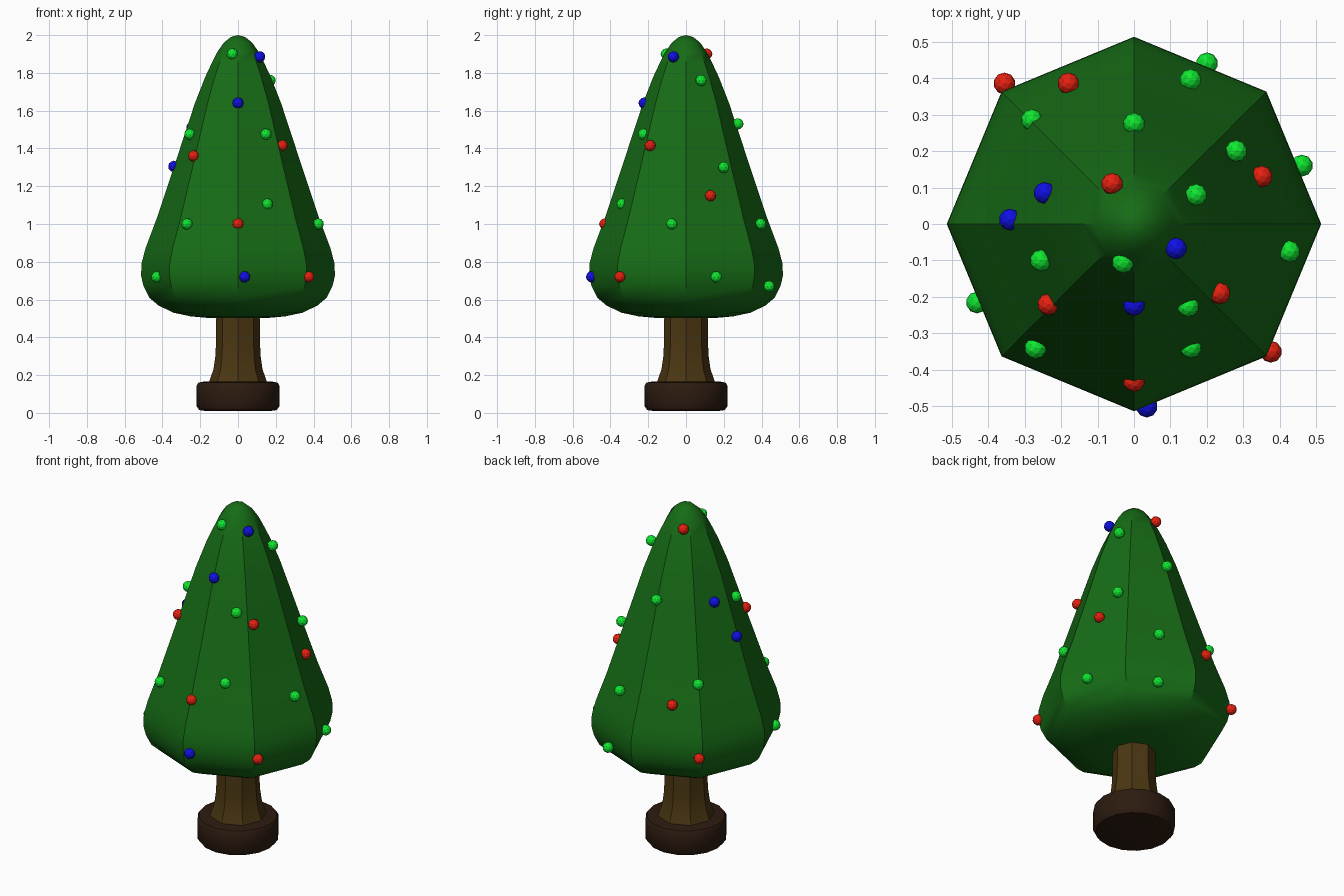
import bpy, bmesh
from math import cos, sin, tau, radians

if "Cube" in bpy.data.objects:
    bpy.data.objects.remove(bpy.data.objects["Cube"])


def material(name, rgb):
    m = bpy.data.materials.new(name)
    m.diffuse_color = (*rgb, 1)
    m.use_nodes = True
    m.node_tree.nodes["Principled BSDF"].inputs["Base Color"].default_value = m.diffuse_color
    return m


def finish(name, bm, mat, angle):
    bmesh.ops.recalc_face_normals(bm, faces=bm.faces)
    me = bpy.data.meshes.new(name)
    bm.to_mesh(me)
    bm.free()
    me.materials.append(mat)
    ob = bpy.data.objects.new(name, me)
    bpy.context.collection.objects.link(ob)
    bpy.ops.object.select_all(action='DESELECT')
    ob.select_set(True)
    bpy.context.view_layer.objects.active = ob
    bpy.ops.object.shade_smooth_by_angle(angle=radians(angle))
    return ob


def lathe(name, profile, sides, mat, angle):
    """Turn (radius, z) points round z; radius 0 makes a pole."""
    bm = bmesh.new()
    rings = []
    for r, z in profile:
        n = 1 if r == 0 else sides
        rings.append([bm.verts.new((r * cos(tau * i / sides), r * sin(tau * i / sides), z))
                      for i in range(n)])
    for a, b in zip(rings, rings[1:]):
        for i in range(sides):
            j = (i + 1) % sides
            quad = [a[i % len(a)], a[j % len(a)], b[j % len(b)], b[i % len(b)]]
            bm.faces.new(list(dict.fromkeys(quad)))
    return finish(name, bm, mat, angle)


leaf = material("leaf_green", (0.008, 0.15, 0.008))
bark = material("bark", (0.07, 0.038, 0.006))
dark = material("dark_wood", (0.026, 0.011, 0.005))
red = material("red", (0.8, 0.015, 0.005))
green = material("bright_green", (0.005, 0.8, 0.03))
blue = material("blue", (0.005, 0.005, 0.8))

# Base disc with softened rims
lathe("base", [(0, 0.01), (0.17, 0.01), (0.205, 0.015), (0.219, 0.035), (0.219, 0.145),
               (0.21, 0.16), (0.185, 0.165), (0, 0.165)], 16, dark, 40)

# Flared trunk
lathe("trunk", [(0, 0.15), (0.158, 0.15), (0.148, 0.18), (0.13, 0.23), (0.12, 0.30),
                (0.116, 0.38), (0.115, 0.52), (0, 0.52)], 8, bark, 30)

# Eight-sided foliage
lathe("foliage", [(0, 0.5), (0.15, 0.502), (0.25, 0.511), (0.34, 0.53), (0.42, 0.568),
                  (0.47, 0.61), (0.50, 0.67), (0.513, 0.725), (0.511, 0.79), (0.49, 0.87),
                  (0.43, 1.03), (0.33, 1.33), (0.228, 1.64), (0.173, 1.78), (0.14, 1.85),
                  (0.11, 1.91), (0.075, 1.96), (0.038, 1.99), (0, 2.0)], 8, leaf, 38)

# Baubles, positions grouped by colour
baubles = {
    "red": (red, [(-.235, -.22, 1.36), (.235, -.19, 1.415), (0, -.43, 1.0), (.375, -.35, .72),
                  (.35, .13, 1.15), (-.06, .11, 1.9), (-.18, .385, 1.0), (-.355, .385, .73)]),
    "green": (green, [(-.03, -.105, 1.9), (-.255, -.10, 1.475), (.148, -.225, 1.475),
                      (.155, -.338, 1.105), (-.27, -.34, 1.0), (.425, -.075, 1.0),
                      (-.43, -.215, .72), (.17, .08, 1.76), (.28, .2, 1.3), (.46, .16, .72),
                      (0, .275, 1.53), (.155, .395, 1.0), (.2, .44, .67), (-.28, .285, 1.11)]),
    "blue": (blue, [(.115, -.067, 1.885), (0, -.222, 1.64), (-.34, .012, 1.305),
                    (-.245, .085, 1.51), (.035, -.5, .72)]),
}
for label, (mat, points) in baubles.items():
    for k, p in enumerate(points, 1):
        bm = bmesh.new()
        bmesh.ops.create_icosphere(bm, subdivisions=2, radius=0.03)
        finish(f"{label}_bauble_{k}", bm, mat, 10).location = p
